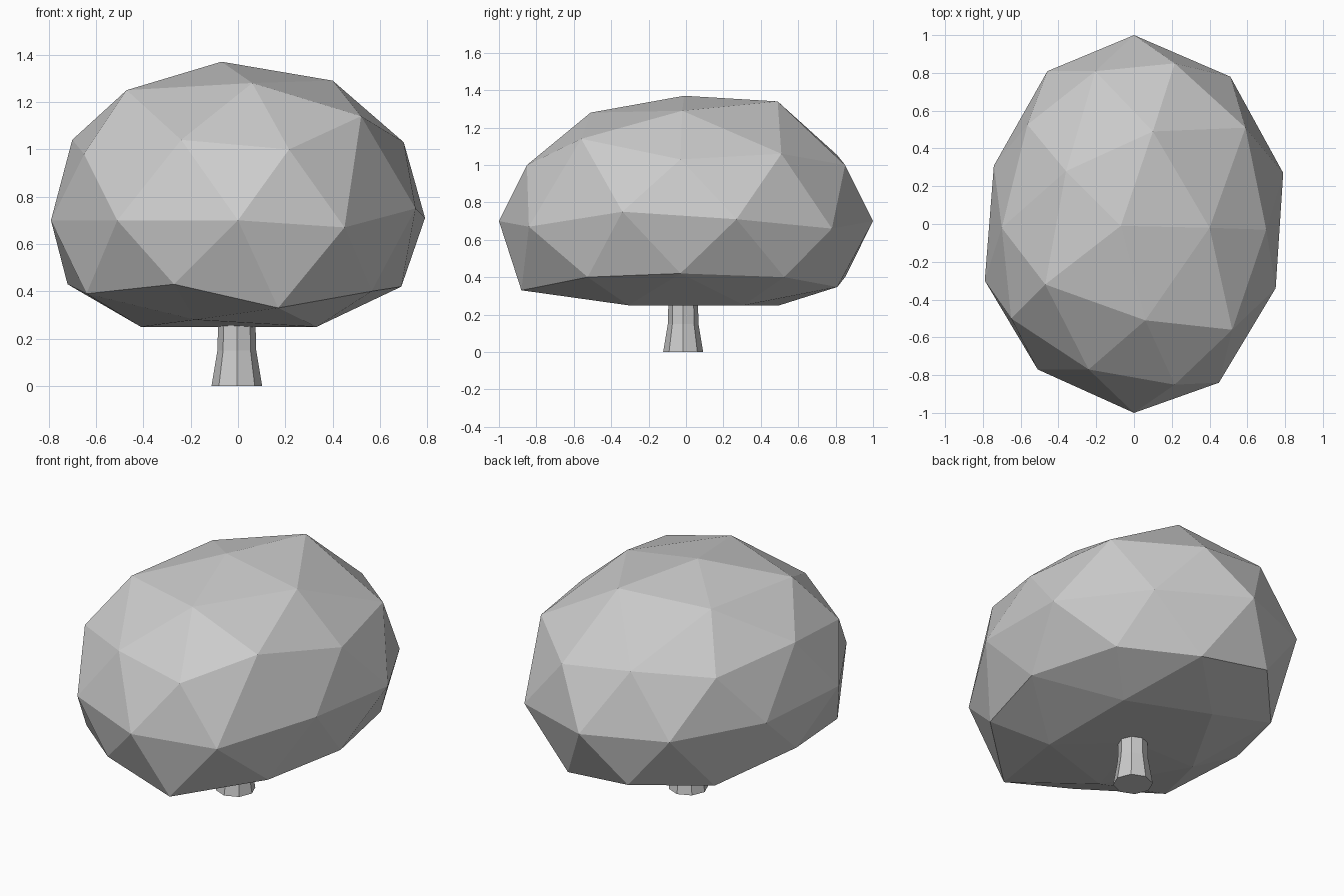
import bpy
import bmesh
from math import cos, sin, tau
from mathutils import Matrix, Vector

default = bpy.data.objects.get("Cube")
if default:
    bpy.data.objects.remove(default, do_unlink=True)


def make_material(name, value):
    material = bpy.data.materials.new(name)
    material.use_nodes = True
    colour = (value, value, value, 1.0)
    material.diffuse_color = colour
    material.node_tree.nodes["Principled BSDF"].inputs["Base Color"].default_value = colour
    return material


def add_object(name, bm, material):
    bmesh.ops.recalc_face_normals(bm, faces=bm.faces)
    mesh = bpy.data.meshes.new(name)
    bm.to_mesh(mesh)
    bm.free()
    mesh.materials.append(material)
    obj = bpy.data.objects.new(name, mesh)
    bpy.context.collection.objects.link(obj)
    return obj


grey = make_material("plain grey", 0.6)

# Leafy crown: a faceted ball, stretched front to back, with a flattened underside
CENTRE_HEIGHT = 0.7
UNDERSIDE = 0.25
crown = bmesh.new()
bmesh.ops.create_icosphere(crown, subdivisions=2, radius=1.0)
crown.transform(Matrix.Translation((0, 0, CENTRE_HEIGHT)) @ Matrix.Diagonal((0.78, 1.0, 0.67, 1)))
for vert in crown.verts:
    vert.co.z = max(vert.co.z, UNDERSIDE)

# Uneven corners: pull the closest corner of the ball to each of these points
uneven_corners = [
    (-0.07, -0.01, 1.37), (0.4, -0.02, 1.29), (0.1, 0.49, 1.34),
    (-0.36, 0.28, 1.26), (-0.47, -0.32, 1.25), (0.06, -0.51, 1.28),
    (-0.65, -0.5, 0.98), (0.59, 0.51, 1.06), (0.52, -0.56, 1.14),
    (-0.24, -0.77, 1.04), (-0.7, -0.02, 1.04), (0.7, -0.03, 1.03),
    (0.75, -0.34, 0.75), (0.79, 0.27, 0.71), (-0.79, -0.3, 0.7),
    (-0.51, -0.77, 0.7), (0.51, 0.78, 0.66), (0.45, -0.84, 0.67),
    (-0.64, -0.5, 0.39), (-0.27, -0.83, 0.43), (0.17, -0.88, 0.33),
    (0.69, -0.03, 0.42), (-0.72, 0, 0.43), (-0.18, -0.5, 0.28),
]
starts = [(vert, vert.co.copy()) for vert in crown.verts]
for corner in uneven_corners:
    target = Vector(corner)
    closest = min(starts, key=lambda entry: (entry[1] - target).length)[0]
    closest.co = target
add_object("crown", crown, grey)

# Trunk: eight-sided post that flares toward the ground
SIDES = 8
trunk_profile = [(0.107, 0), (0.082, 0.15), (0.078, 0.3)]
trunk = bmesh.new()
rings = []
for radius, height in trunk_profile:
    ring = []
    for i in range(SIDES):
        angle = tau * i / SIDES
        ring.append(trunk.verts.new((radius * cos(angle) - 0.005, radius * sin(angle) - 0.015, height)))
    rings.append(ring)
for lower, upper in zip(rings, rings[1:]):
    for i in range(SIDES):
        j = (i + 1) % SIDES
        trunk.faces.new((lower[i], lower[j], upper[j], upper[i]))
trunk.faces.new(rings[0])
trunk.faces.new(rings[-1])
add_object("trunk", trunk, grey)
